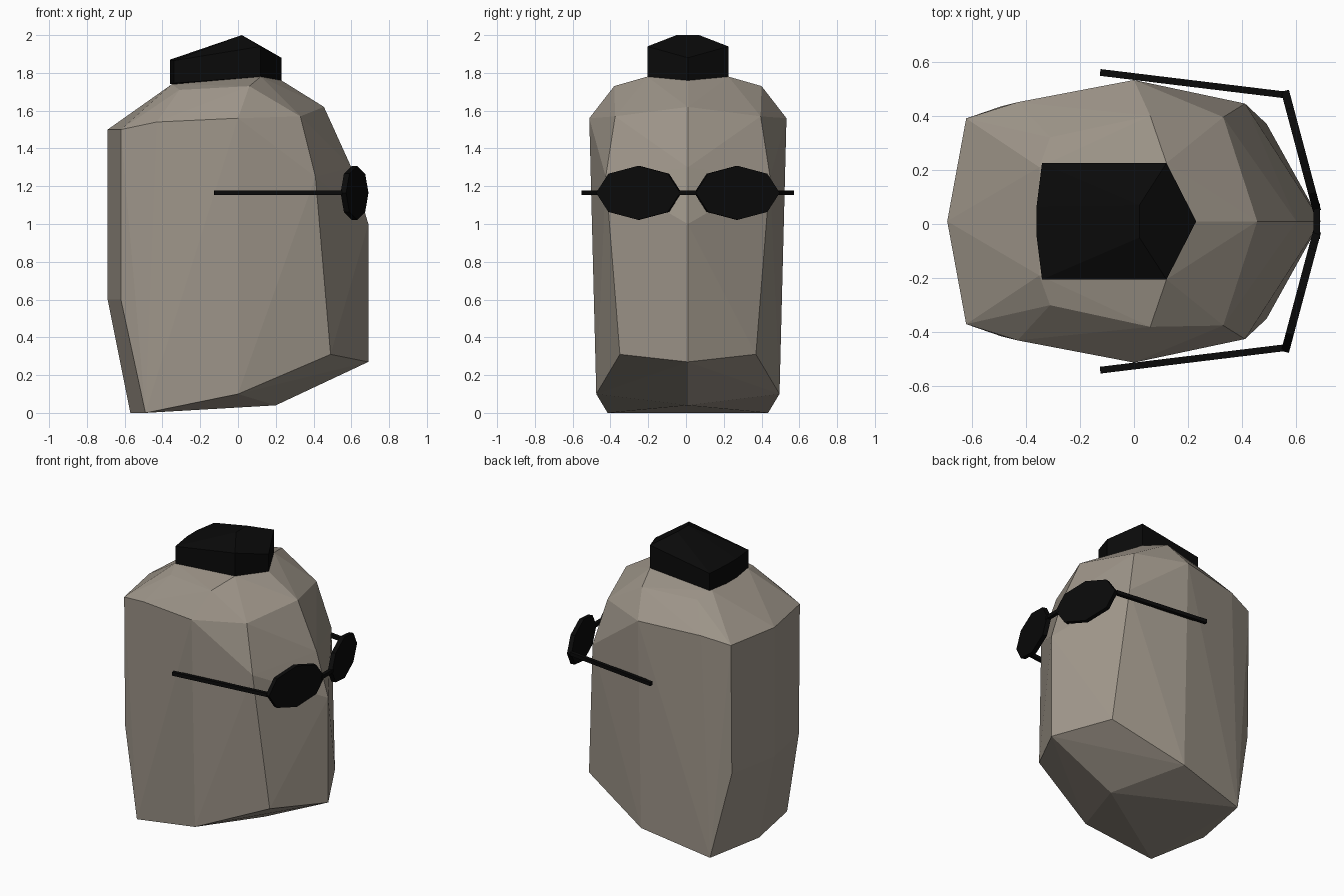
import bpy, bmesh, math
from mathutils import Vector

if "Cube" in bpy.data.objects:
    bpy.data.objects.remove(bpy.data.objects["Cube"])

MID = 0.01  # mirror plane in y


def material(name, rgb):
    m = bpy.data.materials.new(name)
    m.diffuse_color = (*rgb, 1)
    m.use_nodes = True
    m.node_tree.nodes["Principled BSDF"].inputs["Base Color"].default_value = m.diffuse_color
    return m


STONE = material("stone", (0.34, 0.30, 0.25))
BLACK = material("black", (0.003, 0.003, 0.003))


def finish(name, bm, mat):
    bmesh.ops.recalc_face_normals(bm, faces=bm.faces)
    me = bpy.data.meshes.new(name)
    bm.to_mesh(me)
    bm.free()
    me.materials.append(mat)
    ob = bpy.data.objects.new(name, me)
    bpy.context.collection.objects.link(ob)
    return ob


def faceted(name, centre, sides, mat):
    """Faceted solid: hull of centre-line points and mirrored side points."""
    bm = bmesh.new()
    for x, z in centre:
        bm.verts.new((x, MID, z))
    for x, y, z in sides:
        for s in (-1, 1):
            bm.verts.new((x, MID + s * y, z))
    res = bmesh.ops.convex_hull(bm, input=bm.verts[:])
    loose = {e for e in res["geom_interior"] if isinstance(e, bmesh.types.BMVert)}
    bmesh.ops.delete(bm, geom=list(loose), context='VERTS')
    bmesh.ops.dissolve_limit(bm, angle_limit=math.radians(1), verts=bm.verts[:], edges=bm.edges[:])
    return finish(name, bm, mat)


def rod(name, a, b, thick):
    """Square bar from a to b."""
    a, b = Vector(a), Vector(b)
    bm = bmesh.new()
    bmesh.ops.create_cube(bm, size=1)
    bmesh.ops.scale(bm, vec=((b - a).length, thick, thick), verts=bm.verts)
    ob = finish(name, bm, BLACK)
    ob.location = (a + b) / 2
    ob.rotation_euler.z = math.atan2(b.y - a.y, b.x - a.x)
    return ob


# stone head
faceted("stone_head",
        [(-0.69, 1.5), (-0.69, 0.6), (-0.57, 0), (0.2, 0.04), (0.69, 0.27),
         (0.69, 1.0), (0.6, 1.3), (0.455, 1.62), (0.23, 1.76)],
        [(-0.62, 0.38, 1.5), (-0.62, 0.37, 0.6), (-0.49, 0.425, 0),
         (0, 0.485, 0.1), (0.49, 0.36, 0.31), (0.41, 0.435, 1.25),
         (0.33, 0.385, 1.57), (0, 0.522, 1.56), (-0.43, 0.44, 1.54),
         (0.06, 0.39, 1.73), (-0.31, 0.31, 1.71),
         (0.12, 0.215, 1.78), (-0.35, 0.2, 1.74)], STONE)

# cap on top
faceted("cap",
        [(0.23, 1.76), (0.23, 1.88)],
        [(-0.36, 0.055, 1.74), (-0.36, 0.055, 1.87),
         (-0.34, 0.215, 1.745), (-0.34, 0.215, 1.865),
         (0.12, 0.215, 1.78), (0.12, 0.215, 1.94), (0.02, 0.06, 2.0)], BLACK)

# sunglasses
Z = 1.165
for side, s in (("left", 1), ("right", -1)):
    bm = bmesh.new()
    bmesh.ops.create_cone(bm, cap_ends=True, segments=8, radius1=1, radius2=1, depth=0.03)
    # octagon: local z -> x (thickness), y -> width, x -> height
    for v in bm.verts:
        v.co = Vector((v.co.z, v.co.y * 0.23, v.co.x * 0.143))
    lens = finish(side + "_lens", bm, BLACK)
    lens.location = (0.617, MID + s * 0.26, Z)
    lens.rotation_euler.z = s * math.atan2(0.12, 0.45)
    rod(side + "_temple_arm", (0.55, MID + s * 0.468, Z), (-0.125, MID + s * 0.55, Z), 0.025)
rod("bridge", (0.675, MID - 0.065, Z), (0.675, MID + 0.065, Z), 0.025)
